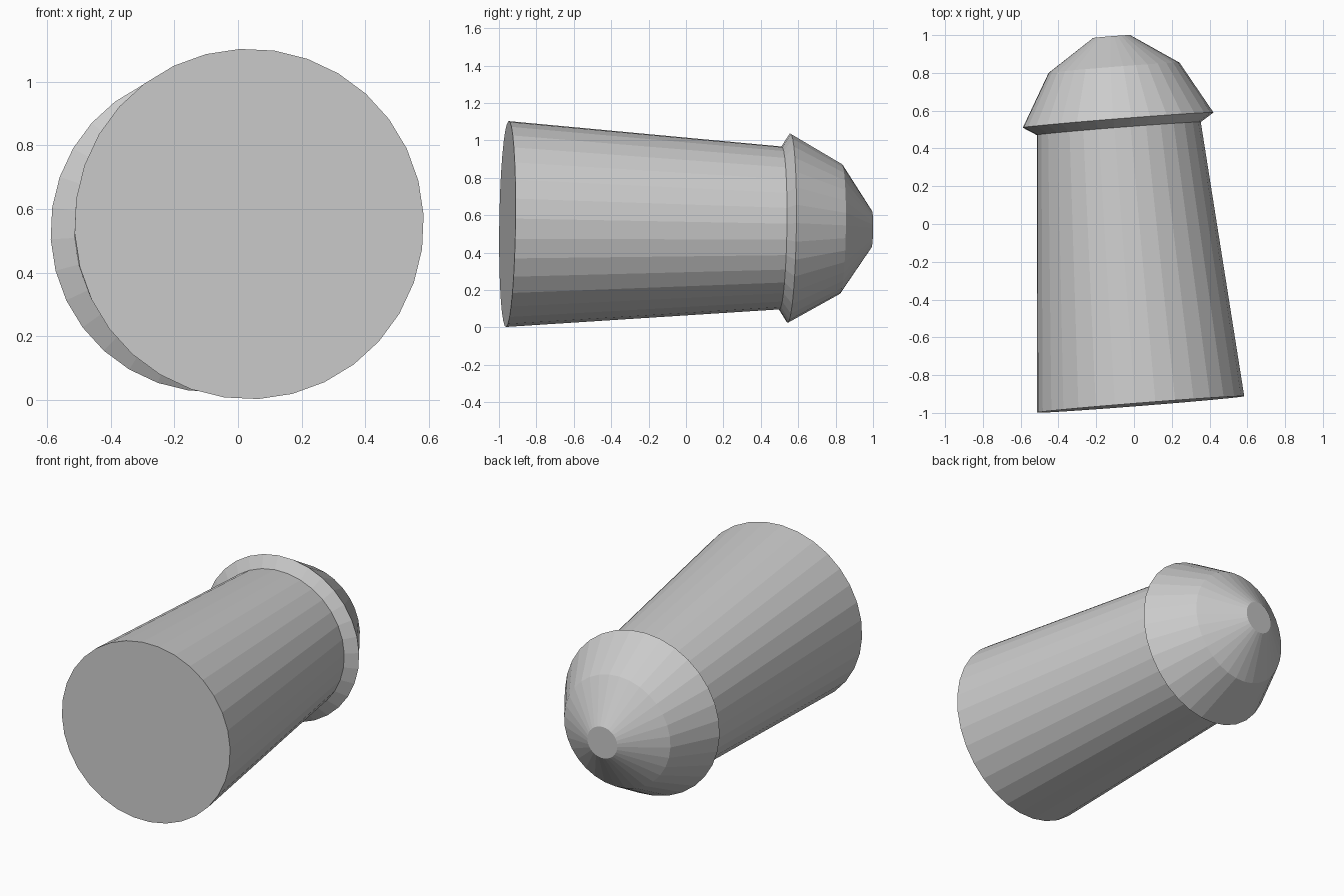
import bpy, bmesh, math
from mathutils import Vector

if "Cube" in bpy.data.objects:
    bpy.data.objects.remove(bpy.data.objects["Cube"])

SIDES = 32
BASE = Vector((0.035, -0.955, 0.553))
TIP = Vector((-0.119, 0.992, 0.525))
AXIS = (TIP - BASE).normalized()
UP = (Vector((0, 0, 1)) - AXIS * AXIS.z).normalized()
SIDE = AXIS.cross(UP)

# (distance along axis, radius): base, neck, flared rim, dome bend, flat tip
PROFILE = [(0.0, 0.551), (1.465, 0.436), (1.51, 0.507), (1.788, 0.348), (1.954, 0.098)]


def ring(bm, dist, radius):
    verts = []
    for i in range(SIDES):
        a = math.radians(3) + 2 * math.pi * i / SIDES
        verts.append(bm.verts.new(BASE + AXIS * dist + SIDE * radius * math.cos(a) + UP * radius * math.sin(a)))
    return verts


# Tapered shaft with flared, domed head, as one closed faceted body
bm = bmesh.new()
rings = [ring(bm, d, r) for d, r in PROFILE]
for a, b in zip(rings, rings[1:]):
    for i in range(SIDES):
        j = (i + 1) % SIDES
        bm.faces.new((a[i], a[j], b[j], b[i]))
bm.faces.new(rings[0])
bm.faces.new(rings[-1])
bmesh.ops.recalc_face_normals(bm, faces=bm.faces)
mesh = bpy.data.meshes.new("tapered_plug")
bm.to_mesh(mesh)
bm.free()
bpy.context.collection.objects.link(bpy.data.objects.new("tapered_plug", mesh))
